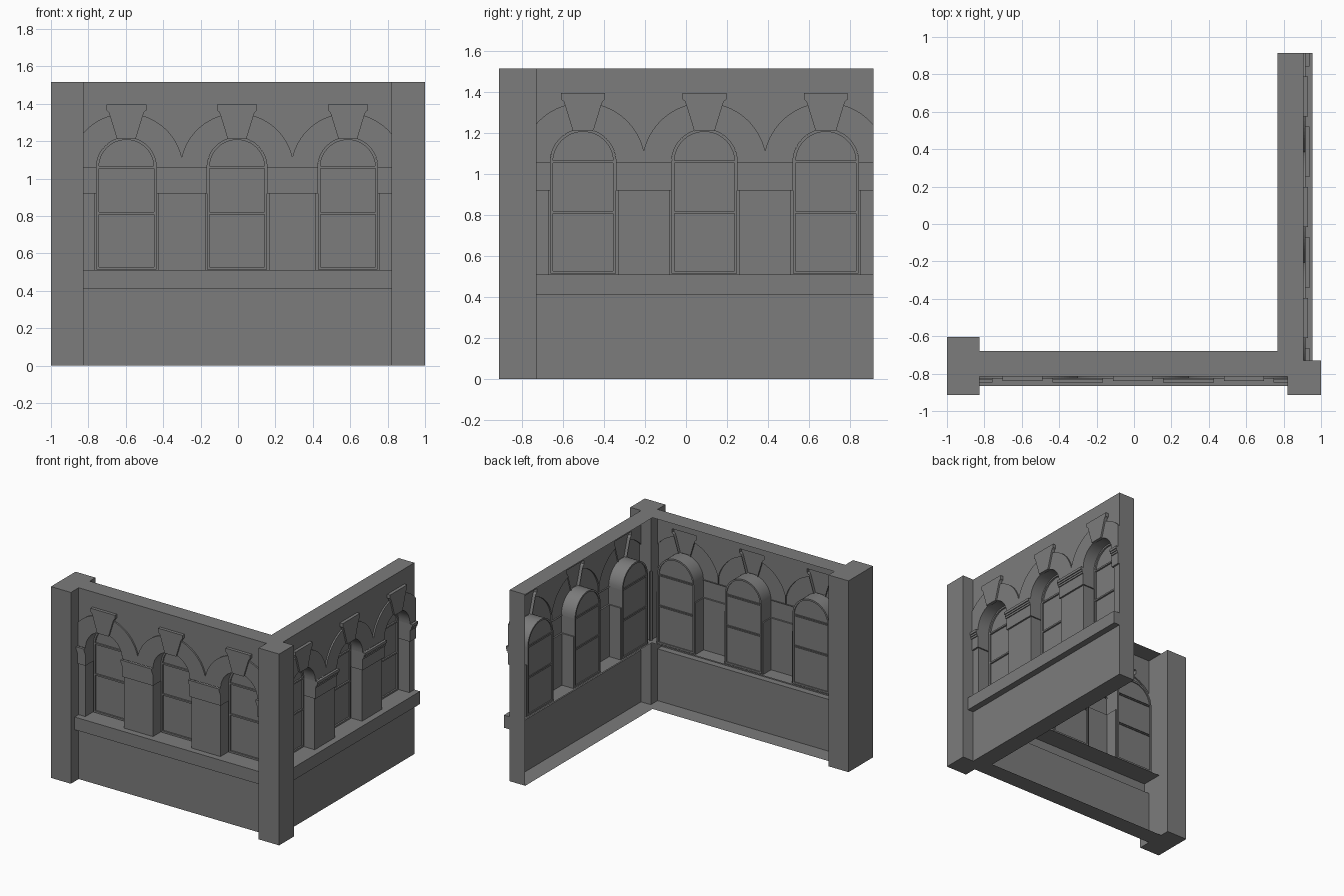
import bpy, bmesh, math
from mathutils import Matrix

cube = bpy.data.objects.get("Cube")
if cube:
    bpy.data.objects.remove(cube, do_unlink=True)

stone = bpy.data.materials.new("stone_grey")
stone.use_nodes = True
stone.diffuse_color = (0.2, 0.2, 0.2, 1)
stone.node_tree.nodes["Principled BSDF"].inputs["Base Color"].default_value = (0.2, 0.2, 0.2, 1)

# Wall coordinates: u runs along the wall, d points outward, z is up
LENGTH, HEIGHT, SPACING = 1.645, 1.515, 0.592
BACK, GLASS = -0.137, -0.1
SILL, CAP, SPRING = 0.51, 0.92, 1.06
HALF, ARCH, ARCH_Z, BAND = 0.16, 0.304, 1.045, 0.012
CENTRES = [0.82 + k * SPACING for k in (-1, 0, 1)]
# Half outline of a keystone, bottom to top
KEY = [(0.05, 1.212), (0.088, 1.336), (0.095, 1.355), (0.107, 1.365), (0.107, 1.395)]
FRONT = Matrix.Translation((-0.825, -0.815, 0))
RIGHT = Matrix.Translation((0.905, -0.73, 0)) @ Matrix.Rotation(math.pi / 2, 4, "Z")
WALLS = {"front": FRONT, "right": RIGHT}


def place(name, bm, smooth=False, walls=WALLS):
    bmesh.ops.recalc_face_normals(bm, faces=bm.faces)
    mesh = bpy.data.meshes.new(name)
    bm.to_mesh(mesh)
    bm.free()
    mesh.materials.append(stone)
    for side, matrix in walls.items():
        obj = bpy.data.objects.new(side + "_" + name, mesh)
        obj.matrix_world = matrix
        bpy.context.collection.objects.link(obj)
    if smooth:
        bpy.ops.object.select_all(action="DESELECT")
        obj.select_set(True)
        bpy.context.view_layer.objects.active = obj
        bpy.ops.object.shade_smooth_by_angle(angle=math.radians(30))


def loft(bm, chains, closed=False):
    """Skin a row of equal chains of (u, d, z) points."""
    rows = [[bm.verts.new((u, -d, z)) for u, d, z in c] for c in chains]
    count = len(rows[0])
    for a, b in zip(rows, rows[1:]):
        for i in range(count if closed else count - 1):
            j = (i + 1) % count
            bm.faces.new((a[i], a[j], b[j], b[i]))
    return rows


def prism(bm, outline, d0, d1):
    """Raised panel with an open back."""
    rows = loft(bm, [[(u, d, z) for u, z in outline] for d in (d0, d1)], True)
    bm.faces.new(rows[1])


def sheet(bm, outline, d):
    bm.faces.new([bm.verts.new((u, -d, z)) for u, z in outline])


def rect(u0, u1, z0, z1):
    return [(u0, z0), (u1, z0), (u1, z1), (u0, z1)]


def arc(c, r, z=SPRING, a0=math.pi, a1=0.0, n=24):
    return [(c + r * math.cos(a0 + (a1 - a0) * i / n),
             z + r * math.sin(a0 + (a1 - a0) * i / n)) for i in range(n + 1)]


def extrude_profile(profile):
    bm = bmesh.new()
    loft(bm, [[(u, d, z) for d, z in profile] for u in (0, LENGTH)])
    return bm


def limit(c, s):
    """Edge of a bay: halfway to the next arch, or the end of the wall."""
    return min(LENGTH, max(0, c + s * SPACING / 2))


def outer_half(c, s):
    """Outer arch curve on one side, from the bay edge up to the keystone."""
    return arc(c, ARCH, ARCH_Z, math.acos((limit(c, s) - c) / ARCH),
               math.acos(s * KEY[1][0] / ARCH), 14)


def key_side(c, s):
    return [(c + s * u, z) for u, z in KEY]


# Lower panel and projecting sill
place("base_and_sill", extrude_profile([
    (BACK, 0), (0, 0), (0, 0.41), (0.05, 0.41), (0.05, SILL), (GLASS - 0.015, SILL)]))

# Closed end of the sill
bm = bmesh.new()
for u in (0, LENGTH):
    bm.faces.new([bm.verts.new((u, -d, z)) for d, z in
                  [(0, 0.41), (0.05, 0.41), (0.05, SILL), (0, SILL)]])
place("sill_ends", bm)

# Wall top plate
place("top_plate", extrude_profile([(BACK, HEIGHT), (0, HEIGHT)]))

# Upper wall, cut around the arches and keystones
bm = bmesh.new()
edge = []
for c in CENTRES:
    left = outer_half(c, -1)
    edge += left[1:] if edge else left
    edge += key_side(c, -1)[2:] + key_side(c, 1)[:1:-1] + outer_half(c, 1)[::-1]
sheet(bm, edge + [(LENGTH, HEIGHT), (0, HEIGHT)], 0)
place("upper_wall", bm)

# Raised arch surrounds, one half on each side of the keystone
bm = bmesh.new()
for c in CENTRES:
    for s in (-1, 1):
        inner = arc(c, HALF, SPRING, math.acos(s * KEY[0][0] / HALF), math.acos(s), 14)
        prism(bm, outer_half(c, s) + inner + [(limit(c, s), SPRING)], 0, BAND)
place("arch_surrounds", bm)

# Curved window reveals
bm = bmesh.new()
for c in CENTRES:
    loft(bm, [[(u, d, z) for u, z in arc(c, HALF)] for d in (BAND, GLASS)])
place("arch_reveals", bm, smooth=True)

# Keystones
bm = bmesh.new()
for c in CENTRES:
    prism(bm, key_side(c, -1) + key_side(c, 1)[::-1], 0, 0.025)
place("keystones", bm)

# Piers with wider imposts, and stepped cornices over them
piers, cornices = bmesh.new(), bmesh.new()
edges = [0] + [c + s * HALF for c in CENTRES for s in (-1, 1)] + [LENGTH]
IMPOST = 0.013
for u0, u1 in zip(edges[::2], edges[1::2]):
    n0 = u0 + 0.01 if u0 > 0 else u0
    n1 = u1 - 0.01 if u1 < LENGTH else u1
    narrow = [(n0, GLASS), (n0, 0), (n1, 0), (n1, GLASS)]
    wide = [(u0, GLASS), (u0, IMPOST), (u1, IMPOST), (u1, GLASS)]
    loft(piers, [[(u, d, z) for u, d in plan] for plan, z in
                 ((narrow, SILL), (narrow, CAP), (wide, CAP), (wide, SPRING))])
    for z0, z1, d in ((1.01, 1.025, 0.02), (1.025, 1.04, 0.026), (1.04, SPRING, 0.033)):
        prism(cornices, rect(u0, u1, z0, z1), IMPOST, d)
place("piers", piers)
place("cornices", cornices)

# Window panes
bm = bmesh.new()
for c in CENTRES:
    w = HALF + 0.01
    sheet(bm, [(c - w, CAP), (c - w, SILL), (c + w, SILL), (c + w, CAP), (c + HALF, CAP)]
          + arc(c, HALF)[::-1] + [(c - HALF, CAP)], GLASS)
place("window_panes", bm)

# Window frames and glazing bars
bm = bmesh.new()
for c in CENTRES:
    rings = []
    for inset, d in ((0, GLASS - 0.008), (0, GLASS + 0.012), (0.013, GLASS + 0.012), (0.013, GLASS - 0.008)):
        r, z = HALF - inset, SILL + 0.005 + inset
        rings.append([(u, d, h) for u, h in [(c + r, z), (c - r, z)] + arc(c, r)])
    rings.append(rings[0])
    loft(bm, rings, True)
    for z in (0.815, SPRING):
        prism(bm, rect(c - HALF + 0.01, c + HALF - 0.01, z - 0.006, z + 0.006), GLASS - 0.008, GLASS + 0.012)
place("window_frames", bm)

# Flat cap on the free end of the right wall
bm = bmesh.new()
bm.faces.new([bm.verts.new((LENGTH, -d, z)) for d, z in
              [(BACK, 0), (0, 0), (0, HEIGHT), (BACK, HEIGHT)]])
place("wall_end", bm, walls={"right": RIGHT})

# Square pillars
for name, x0, x1, y0, y1 in (("end", -1, -0.825, -0.913, -0.605), ("corner", 0.82, 1, -0.913, -0.73)):
    bm = bmesh.new()
    bmesh.ops.create_cube(bm, size=1)
    bmesh.ops.scale(bm, vec=(x1 - x0, y1 - y0, HEIGHT), verts=bm.verts)
    bmesh.ops.translate(bm, vec=((x0 + x1) / 2, (y0 + y1) / 2, HEIGHT / 2), verts=bm.verts)
    place("pillar", bm, walls={name: Matrix.Identity(4)})
